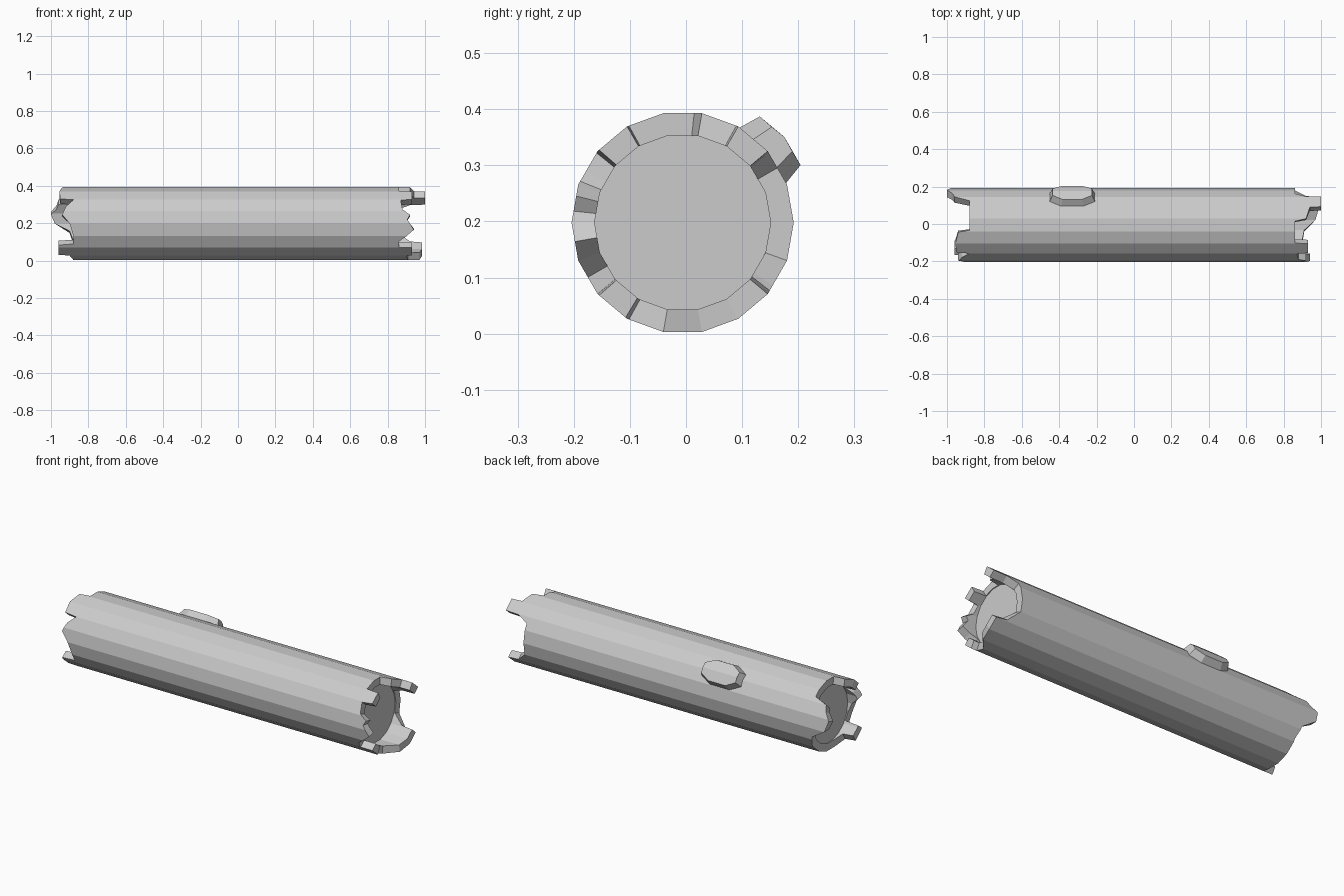
import bpy, bmesh, math
from mathutils import Vector

cube = bpy.data.objects.get("Cube")
if cube:
    bpy.data.objects.remove(cube)

CY, CZ, R, R_IN, STEP = -0.006, 0.198, 0.198, 0.157, 20

bark = bpy.data.materials.new("log grey")
bark.use_nodes = True
GREY = (0.6, 0.6, 0.6, 1)
bark.diffuse_color = GREY
bark.node_tree.nodes["Principled BSDF"].inputs["Base Color"].default_value = GREY


def finish(name, bm):
    bmesh.ops.recalc_face_normals(bm, faces=bm.faces)
    mesh = bpy.data.meshes.new(name)
    bm.to_mesh(mesh)
    bm.free()
    mesh.materials.append(bark)
    obj = bpy.data.objects.new(name, mesh)
    bpy.context.collection.objects.link(obj)
    return obj


def point(x, angle, radius):
    """Point on the flat-sided tube, angle in degrees from +y towards +z."""
    half = STEP / 2
    r = radius * math.cos(math.radians(half)) / math.cos(math.radians(angle % STEP - half))
    a = math.radians(angle)
    return Vector((x, CY + r * math.cos(a), CZ + r * math.sin(a)))


def reach(profile, angle):
    """Length of the splintered edge at an angle."""
    for (a, x), (b, y) in zip(profile, profile[1:]):
        if a <= angle <= b:
            return x + (y - x) * (angle - a) / (b - a)


# Splintered edges: (angle, distance from the middle)
right_edge = [(0, .86), (30, .86), (39, .92), (40, 1), (60, 1), (61, .94), (80, .92),
              (84, .86), (119, .86), (120, .93), (139, .93), (141, .87), (158, .88),
              (166, .92), (174, .905), (180, .92), (190, .94), (200, .9), (210, .86),
              (220, .86), (221, .93), (239, .93), (241, .9), (260, .91), (280, .97),
              (300, .985), (320, .985), (322, .92), (340, .86), (360, .86)]
left_edge = [(0, .98), (18, 1), (30, .97), (40, .96), (48, .88), (98, .88), (101, .94),
             (120, .955), (138, .95), (140, .88), (152, .92), (166, .94), (180, .9),
             (200, .88), (214, .88), (216, .96), (238, .96), (240, .9), (260, .88),
             (325, .88), (345, .9), (360, .98)]

# Hollow-ended log
angles = sorted({a for a, _ in right_edge + left_edge if a < 360} | set(range(0, 360, STEP)))
bm = bmesh.new()


def ring(radius, x_at):
    return [bm.verts.new(point(x_at(a), a, radius)) for a in angles]


rings = [
    ring(R_IN, lambda a: -.875),
    ring(R_IN, lambda a: -reach(left_edge, a)),
    ring(R, lambda a: -reach(left_edge, a)),
    ring(R, lambda a: reach(right_edge, a)),
    ring(R_IN, lambda a: reach(right_edge, a)),
    ring(R_IN, lambda a: .855),
]
for one, two in zip(rings, rings[1:]):
    for i in range(len(angles)):
        j = (i + 1) % len(angles)
        bm.faces.new((one[i], one[j], two[j], two[i]))
bm.faces.new(rings[0])
bm.faces.new(rings[-1])
finish("log", bm)

# Branch stub: faceted knob with a ridged cap lying along the log
bm = bmesh.new()


def outline(radius, half_len, spread):
    shape = [(-1, -.5), (-.5, -1), (.5, -1), (1, -.5), (1, .5), (.5, 1), (-.5, 1), (-1, .5)]
    out = []
    for u, v in shape:
        a = math.radians(40 + v * spread)
        r = radius / math.cos(math.radians(v * spread * .35))
        out.append(bm.verts.new((-.33 + u * half_len, CY + r * math.cos(a), CZ + r * math.sin(a))))
    return out


base, cap = outline(.185, .125, 21), outline(.233, .105, 14)
for i in range(8):
    j = (i + 1) % 8
    bm.faces.new((base[i], base[j], cap[j], cap[i]))
ridge = [bm.verts.new((-.33 + s * .105, CY + .237 * math.cos(math.radians(40)),
                       CZ + .237 * math.sin(math.radians(40)))) for s in (-1, 1)]
bm.faces.new((cap[0], cap[1], cap[2], cap[3], ridge[1], ridge[0]))
bm.faces.new((cap[4], cap[5], cap[6], cap[7], ridge[0], ridge[1]))
bm.faces.new((cap[7], cap[0], ridge[0]))
bm.faces.new((cap[3], cap[4], ridge[1]))
bm.faces.new(base)
finish("branch_stub", bm)
